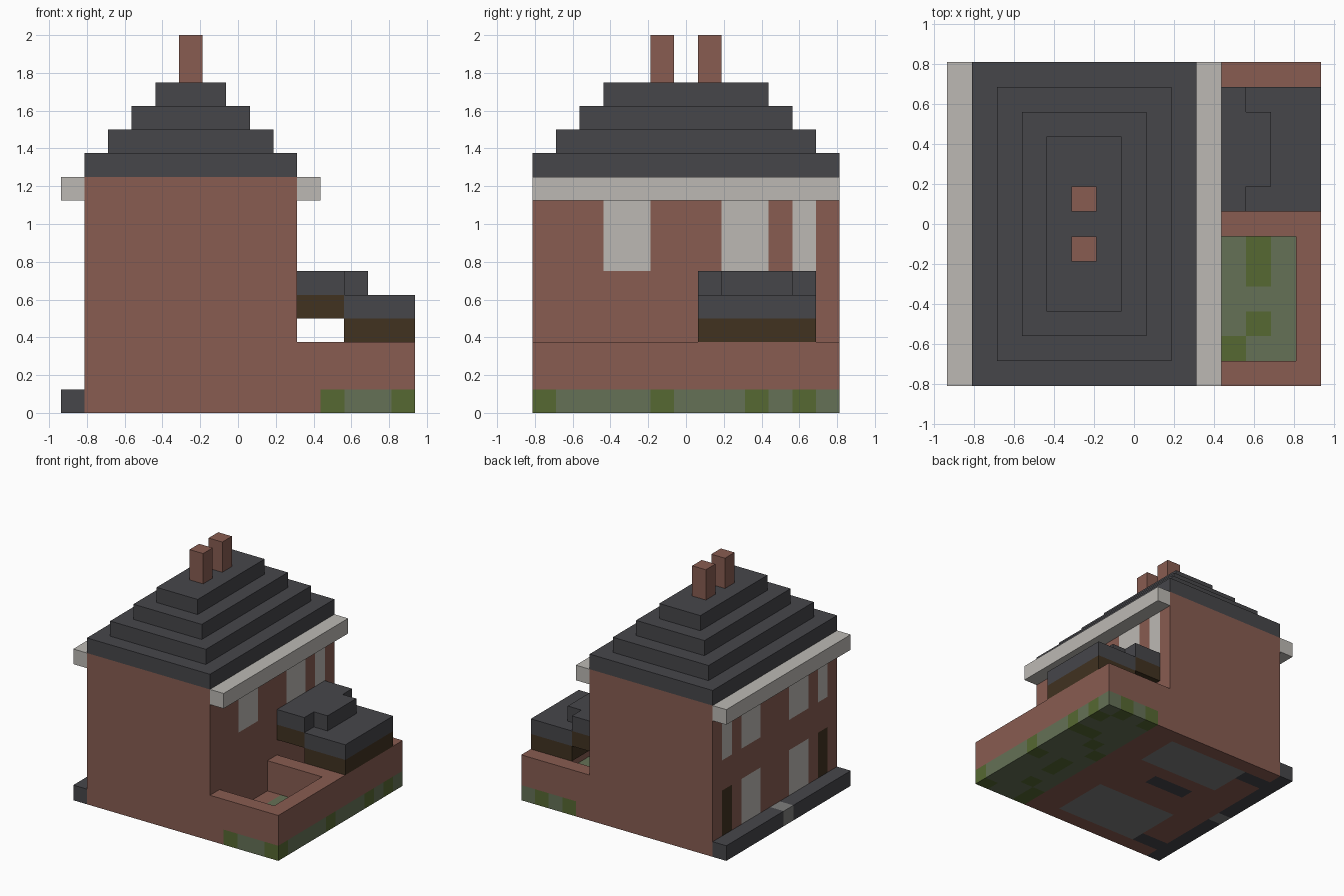
import bpy
import bmesh

if "Cube" in bpy.data.objects:
    bpy.data.objects.remove(bpy.data.objects["Cube"])

UNIT = 0.125
ORIGIN = (-0.9375, -0.8125, 0.0)


def linear(c):
    c /= 255
    return c / 12.92 if c <= 0.04045 else ((c + 0.055) / 1.055) ** 2.4


def material(name, *rgb):
    m = bpy.data.materials.new(name)
    m.use_nodes = True
    colour = tuple(linear(c) for c in rgb) + (1.0,)
    m.diffuse_color = colour
    m.node_tree.nodes["Principled BSDF"].inputs["Base Color"].default_value = colour
    return m


BRICK = material("red brick", 136, 92, 81)
SLATE = material("dark slate", 70, 70, 74)
TRIM = material("pale trim", 188, 185, 180)
WOOD = material("dark wood", 65, 50, 32)
GRASS = material("dull grass", 101, 113, 86)
MOSS = material("moss green", 86, 104, 50)
STONE = material("grey stone", 126, 126, 125)


def block(name, xs, ys, zs, mats, rule=None):
    """Box on the unit grid; with a rule, its faces are cut into cells and coloured by cell."""
    spans = (xs, ys, zs)
    if rule:
        cells = [[(n, n + 1) for n in range(*s)] for s in spans]
    else:
        cells = [[s] for s in spans]
    bm = bmesh.new()
    for axis in range(3):
        b, c = (axis + 1) % 3, (axis + 2) % 3
        for side in (0, 1):
            for sb in cells[b]:
                for sc in cells[c]:
                    corners = [(sb[0], sc[0]), (sb[1], sc[0]), (sb[1], sc[1]), (sb[0], sc[1])]
                    if not side:
                        corners.reverse()
                    verts = []
                    for pb, pc in corners:
                        p = [0, 0, 0]
                        p[axis], p[b], p[c] = spans[axis][side], pb, pc
                        verts.append(bm.verts.new([o + UNIT * q for o, q in zip(ORIGIN, p)]))
                    face = bm.faces.new(verts)
                    if rule:
                        cell = [0, 0, 0]
                        cell[axis] = spans[axis][side] - side
                        cell[b], cell[c] = sb[0], sc[0]
                        face.material_index = rule(*cell, "xyz"[axis] + "-+"[side])
    bmesh.ops.remove_doubles(bm, verts=bm.verts, dist=1e-4)
    mesh = bpy.data.meshes.new(name)
    bm.to_mesh(mesh)
    bm.free()
    for m in mats:
        mesh.materials.append(m)
    obj = bpy.data.objects.new(name, mesh)
    bpy.context.collection.objects.link(obj)
    return obj


# House: windows and doors on the two long sides, floor patches underneath
WINDOWS = {3, 4, 8, 9}


def house_rule(i, j, k, side):
    upper, lower = 6 <= k <= 8, 1 <= k <= 3
    if side == "x-":
        if j in WINDOWS and (upper or lower):
            return 1
        if j in (1, 11):
            return 1 if upper else 2 if lower else 0
    if side == "x+" and upper and j in WINDOWS | {11}:
        return 1
    if side == "z-":
        if (j in (1, 11) and i in (1, 2)) or (j == 7 and 4 <= i <= 6):
            return 4
        if 3 <= i <= 8 and (9 <= j <= 11 or 1 <= j <= 4):
            return 3
    return 0


block("house_walls", (1, 10), (0, 13), (0, 10), [BRICK, TRIM, WOOD, STONE, SLATE], house_rule)

# Eaves on both long sides
for name, i in (("left_eave", 10), ("right_eave", 0)):
    block(name, (i, i + 1), (0, 13), (9, 10), [TRIM])

# Stepped roof
for n in range(4):
    block(f"roof_tier_{n + 1}", (1 + n, 10 - n), (n, 13 - n), (10 + n, 11 + n), [SLATE])

# Chimneys
for name, j in (("front_chimney", 5), ("back_chimney", 7)):
    block(name, (5, 6), (j, j + 1), (14, 16), [BRICK])

# Pavement with a stone slab in the middle
block("pavement", (0, 1), (0, 13), (0, 1), [SLATE, STONE],
      lambda i, j, k, side: 1 if j == 6 else 0)

# Garden ground with moss patches
MOSS_CELLS = {(12, 4), (12, 5), (12, 2), (11, 1), (14, 0), (11, 0), (14, 5), (14, 9),
              (14, 11), (13, 12), (11, 12), (13, 9), (12, 8), (11, 7)}
block("garden_ground", (10, 15), (0, 13), (0, 1), [GRASS, MOSS, BRICK],
      lambda i, j, k, side: 2 if i == 10 else int((i, j) in MOSS_CELLS))

# Garden walls
block("garden_front_wall", (10, 15), (0, 1), (1, 3), [BRICK])
block("garden_back_wall", (10, 15), (12, 13), (1, 3), [BRICK])
block("garden_side_wall", (14, 15), (1, 12), (1, 3), [BRICK])
block("garden_middle_wall", (10, 14), (6, 7), (1, 3), [BRICK])

# Outbuilding roof in two steps, slate over timber
block("lower_roof_timber", (12, 15), (7, 12), (3, 4), [WOOD])
block("lower_roof_slate", (12, 15), (7, 12), (4, 5), [SLATE])
block("upper_roof_timber", (10, 12), (7, 12), (4, 5), [WOOD])
block("upper_roof_slate", (10, 12), (7, 12), (5, 6), [SLATE])
block("upper_roof_ledge", (12, 13), (8, 11), (5, 6), [SLATE])
